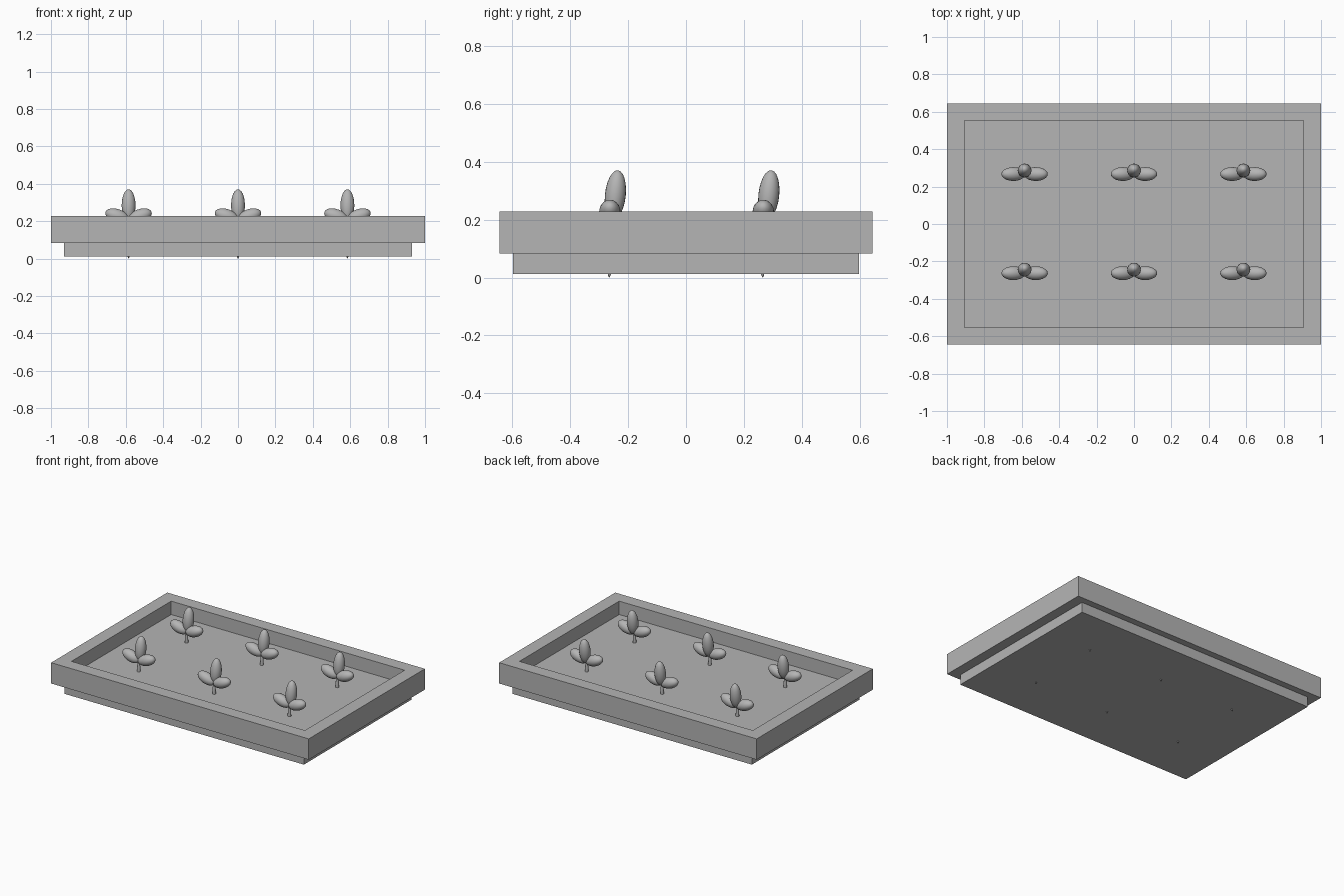
import bpy
from math import radians
from mathutils import Euler, Matrix

cube = bpy.data.objects.get("Cube")
if cube:
    bpy.data.objects.remove(cube, do_unlink=True)

GREY = (0.46, 0.46, 0.46, 1.0)
mat = bpy.data.materials.new("plain grey")
mat.use_nodes = True
mat.diffuse_color = GREY
bsdf = mat.node_tree.nodes["Principled BSDF"]
bsdf.inputs["Base Color"].default_value = GREY
bsdf.inputs["Roughness"].default_value = 0.8


def finish(name):
    obj = bpy.context.object
    obj.name = name
    obj.data.materials.append(mat)
    return obj


def box(name, x, y, z):
    """Box from (low, high) ranges on each axis."""
    bpy.ops.mesh.primitive_cube_add(size=1)
    obj = finish(name)
    ranges = (x, y, z)
    size = [hi - lo for lo, hi in ranges]
    centre = [(hi + lo) / 2 for lo, hi in ranges]
    obj.data.transform(Matrix.Translation(centre) @ Matrix.Diagonal((*size, 1)))
    return obj


def ellipsoid(name, centre, radii, tilt=(0, 0, 0)):
    """Smooth ellipsoid, tilted by degrees about its centre."""
    bpy.ops.mesh.primitive_uv_sphere_add(segments=20, ring_count=12, radius=1)
    obj = finish(name)
    turn = Euler([radians(a) for a in tilt]).to_matrix().to_4x4()
    obj.data.transform(Matrix.Translation(centre) @ turn @ Matrix.Diagonal((*radii, 1)))
    bpy.ops.object.shade_smooth()
    return obj


# Planting bed
SOIL = 0.135
box("soil_bed", (-0.93, 0.93), (-0.598, 0.598), (0.012, SOIL))

# Raised rim: full-width front and back rails, end rails tucked between
RIM = (0.083, 0.229)
box("front_rail", (-1, 1), (-0.644, -0.553), RIM)
box("back_rail", (-1, 1), (0.553, 0.644), RIM)
box("right_rail", (-1, -0.906), (-0.598, 0.598), RIM)
box("left_rail", (0.906, 1), (-0.598, 0.598), RIM)

# Two rows of three seedlings
for row, y in (("front", -0.265), ("back", 0.265)):
    for col, x in (("right", -0.585), ("middle", 0), ("left", 0.585)):
        name = f"{row}_{col}_seedling"
        ellipsoid(name + "_stem", (x, y, 0.11), (0.012, 0.012, 0.11))
        ellipsoid(name + "_upright_leaf", (x, y + 0.021, 0.285),
                  (0.037, 0.036, 0.086), (-6, 0, 0))
        for side, s in (("right", -1), ("left", 1)):
            ellipsoid(f"{name}_{side}_leaf", (x + s * 0.06, y + 0.002, 0.227),
                      (0.067, 0.037, 0.037), (0, -s * 20, 0))
